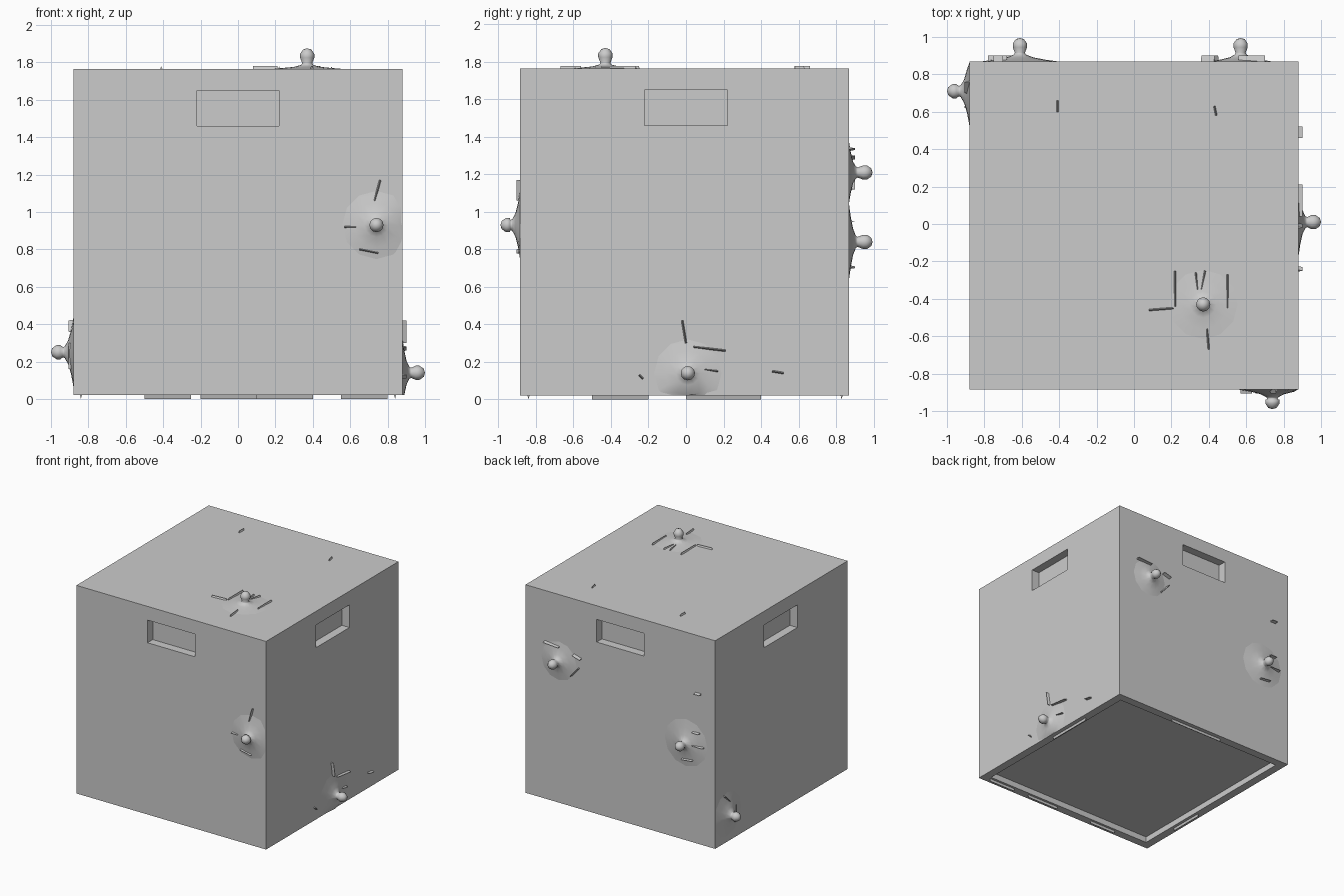
import bpy, bmesh, math
from mathutils import Vector as V

if "Cube" in bpy.data.objects:
    bpy.data.objects.remove(bpy.data.objects["Cube"])

grey = bpy.data.materials.new("plain_grey")
grey.diffuse_color = (0.6, 0.6, 0.6, 1)
grey.use_nodes = True
grey.node_tree.nodes["Principled BSDF"].inputs["Base Color"].default_value = grey.diffuse_color

X, Y0, Y1, Z0, Z1 = 0.88, -0.885, 0.87, 0.02, 1.765

# name: origin, u axis, v axis, normal, (u min, u max, v min, v max)
SIDES = {
    "front": (V((0, Y0, 0)), V((1, 0, 0)), V((0, 0, 1)), V((0, -1, 0)), (-X, X, Z0, Z1)),
    "right": (V((X, 0, 0)), V((0, 1, 0)), V((0, 0, 1)), V((1, 0, 0)), (Y0, Y1, Z0, Z1)),
    "back": (V((0, Y1, 0)), V((-1, 0, 0)), V((0, 0, 1)), V((0, 1, 0)), (-X, X, Z0, Z1)),
    "left": (V((-X, 0, 0)), V((0, -1, 0)), V((0, 0, 1)), V((-1, 0, 0)), (-Y1, -Y0, Z0, Z1)),
    "top": (V((0, 0, Z1)), V((1, 0, 0)), V((0, 1, 0)), V((0, 0, 1)), (-X, X, Y0, Y1)),
    "bottom": (V((0, 0, Z0)), V((1, 0, 0)), V((0, -1, 0)), V((0, 0, -1)), (-X, X, -Y1, -Y0)),
}


def point(side, u, v, h=0.0):
    o, a, b, n, _ = SIDES[side]
    return o + a * u + b * v + n * h


def finish(bm, name, smooth=False):
    me = bpy.data.meshes.new(name)
    bm.to_mesh(me)
    bm.free()
    me.materials.append(grey)
    for p in me.polygons:
        p.use_smooth = smooth
    ob = bpy.data.objects.new(name, me)
    bpy.context.collection.objects.link(ob)
    return ob


# Box: each side is a 3 x 3 panel whose middle cell is sunk in
def panel(bm, side, slot=None, depth=0.0):
    def quad(*pts):
        bm.faces.new([bm.verts.new(point(side, *p)) for p in pts])
    u0, u1, v0, v1 = SIDES[side][4]
    if slot is None:
        quad((u0, v0), (u1, v0), (u1, v1), (u0, v1))
        return
    a, b, c, d = slot
    us, vs = (u0, a, b, u1), (v0, c, d, v1)
    for i in range(3):
        for j in range(3):
            h = -depth if i == j == 1 else 0
            quad((us[i], vs[j], h), (us[i + 1], vs[j], h),
                 (us[i + 1], vs[j + 1], h), (us[i], vs[j + 1], h))
    ring = [(a, c), (b, c), (b, d), (a, d)]
    for k in range(4):
        p, q = ring[k], ring[(k + 1) % 4]
        quad((*p, 0), (*q, 0), (*q, -depth), (*p, -depth))


bm = bmesh.new()
for s in ("front", "right", "back", "left"):
    panel(bm, s, (-0.22, 0.22, 1.46, 1.65), 0.07)      # hand slots
panel(bm, "top")
panel(bm, "bottom", (-0.81, 0.81, -0.80, 0.815), 0.05)  # rimmed underside
bmesh.ops.remove_doubles(bm, verts=bm.verts, dist=1e-5)
finish(bm, "box")


# Knobs: small lathe shapes growing out of a flared swelling of the wall
def knob(name, side, u, v, tip, flare, radius):
    prof = [(radius, -0.003), (radius * 0.6, flare * 0.3), (radius * 0.32, flare * 0.7),
            (0.032, flare + 0.006), (0.027, flare + 0.016), (0.038, tip - 0.05),
            (0.038, tip - 0.03), (0.022, tip - 0.007)]
    u0, u1, v0, v1 = SIDES[side][4]
    n = 12
    bm = bmesh.new()
    rings = []
    for r, h in prof:
        ring = []
        for k in range(n):
            t = 2 * math.pi * k / n
            cu = min(max(u + r * math.cos(t), u0), u1)
            cv = min(max(v + r * math.sin(t), v0), v1)
            ring.append(bm.verts.new(point(side, cu, cv, h)))
        rings.append(ring)
    for lo, hi in zip(rings, rings[1:]):
        for k in range(n):
            m = (k + 1) % n
            bm.faces.new((lo[k], lo[m], hi[m], hi[k]))
    end = bm.verts.new(point(side, u, v, tip))
    for k in range(n):
        bm.faces.new((rings[-1][k], rings[-1][(k + 1) % n], end))
    finish(bm, name, True)


knob("front_knob", "front", 0.74, 0.93, 0.105, 0.035, 0.2)
knob("right_knob", "right", 0.01, 0.14, 0.12, 0.03, 0.2)
knob("back_knob_high", "back", -0.57, 1.21, 0.125, 0.03, 0.18)
knob("back_knob_low", "back", 0.61, 0.84, 0.125, 0.03, 0.22)
knob("left_knob", "left", -0.71, 0.25, 0.12, 0.04, 0.2)
knob("top_knob", "top", 0.37, -0.43, 0.11, 0.015, 0.22)


# Torn ridges: thin wedges running along the surface
def ridges(side, lines, height):
    bm = bmesh.new()
    for a, b, c, d in lines:
        w = V((b - d, c - a)).normalized() * 0.006
        ends = []
        for u, v in ((a, b), (c, d)):
            ends.append([bm.verts.new(point(side, *p)) for p in (
                (u - w.x, v - w.y, -0.002), (u + w.x, v + w.y, -0.002), (u, v, height))])
        e, f = ends
        for k in range(3):
            m = (k + 1) % 3
            bm.faces.new((e[k], e[m], f[m], f[k]))
        bm.faces.new(e[::-1])
        bm.faces.new(f)
    bmesh.ops.recalc_face_normals(bm, faces=bm.faces)
    finish(bm, side + "_torn_ridges")


ridges("top", [(0.22, -0.25, 0.22, -0.44), (0.08, -0.46, 0.21, -0.45), (0.33, -0.26, 0.34, -0.35),
               (0.38, -0.25, 0.36, -0.35), (0.5, -0.27, 0.5, -0.45), (0.39, -0.56, 0.4, -0.67),
               (-0.41, 0.66, -0.41, 0.6), (0.43, 0.63, 0.44, 0.58)], 0.014)
ridges("front", [(0.76, 1.17, 0.73, 1.06), (0.57, 0.92, 0.63, 0.92), (0.65, 0.8, 0.75, 0.78)], 0.02)
ridges("right", [(0.04, 0.28, 0.21, 0.26), (-0.02, 0.42, 0.0, 0.3), (-0.25, 0.13, -0.23, 0.11),
                 (0.46, 0.15, 0.52, 0.14), (0.1, 0.16, 0.17, 0.15)], 0.022)
ridges("back", [(-0.7, 1.34, -0.56, 1.33), (-0.43, 1.3, -0.36, 1.28), (-0.45, 1.12, -0.38, 1.2),
                (0.68, 0.95, 0.74, 0.95), (0.68, 0.84, 0.78, 0.84), (0.58, 0.7, 0.68, 0.71),
                (0.7, 1.28, 0.75, 1.28)], 0.03)
ridges("left", [(-0.76, 0.42, -0.7, 0.36), (-0.62, 0.3, -0.63, 0.16)], 0.025)
ridges("bottom", [(0.1, 0.84, 0.4, 0.84), (0.55, 0.84, 0.8, 0.84), (-0.5, 0.84, -0.25, 0.84),
                  (0.84, -0.4, 0.84, 0.0), (-0.84, 0.2, -0.84, 0.5), (-0.2, -0.83, 0.3, -0.83)], 0.02)
